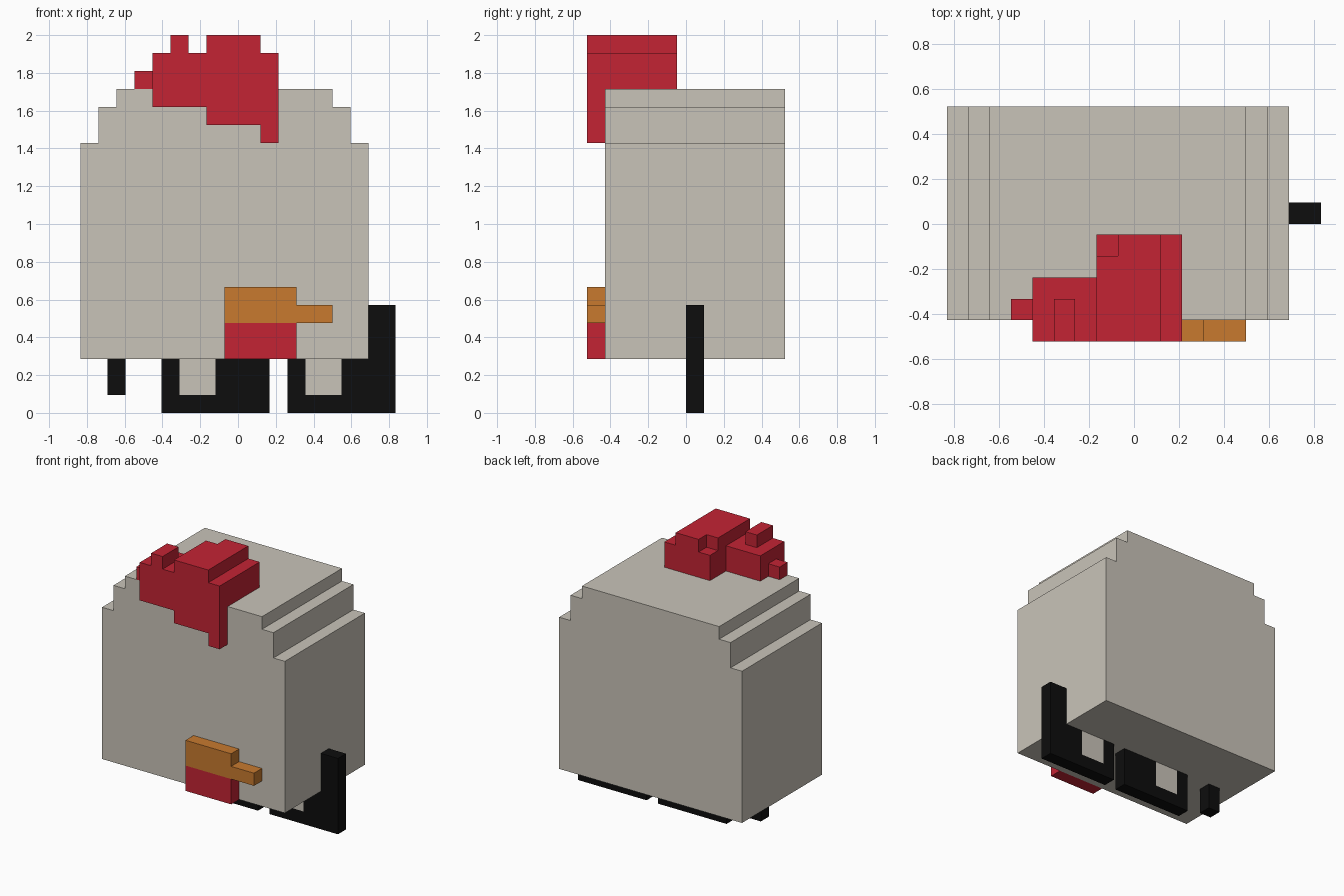
import bpy, bmesh
from mathutils import Vector

if "Cube" in bpy.data.objects:
    bpy.data.objects.remove(bpy.data.objects["Cube"])

U = 2 / 21                                   # size of one block
ORIGIN = Vector((-8.75, -5.5, 0))            # left, front, bottom corner in blocks


def material(name, rgb):
    m = bpy.data.materials.new(name)
    m.diffuse_color = (*rgb, 1)
    m.use_nodes = True
    m.node_tree.nodes["Principled BSDF"].inputs["Base Color"].default_value = m.diffuse_color
    return m


GREY = material("warm_grey", (0.584, 0.552, 0.485))
RED = material("red", (0.552, 0.017, 0.034))
ORANGE = material("orange", (0.578, 0.195, 0.028))
BLACK = material("black", (0.004, 0.004, 0.004))


def blocks(name, mat, boxes, shift=(0, 0, 0)):
    """Outer shell of a union of boxes (x0, x1, y0, y1, z0, z1) in block units."""
    cells = {(x, y, z) for x0, x1, y0, y1, z0, z1 in boxes
             for x in range(x0, x1) for y in range(y0, y1) for z in range(z0, z1)}
    bm = bmesh.new()
    for cell in cells:
        for axis in range(3):
            for side in (0, 1):
                near = list(cell)
                near[axis] += 2 * side - 1
                if tuple(near) in cells:
                    continue
                quad = []
                for a, b in ((0, 0), (1, 0), (1, 1), (0, 1)):
                    p = list(cell)
                    p[axis] += side
                    p[(axis + 1) % 3] += a
                    p[(axis + 2) % 3] += b
                    quad.append(bm.verts.new((Vector(p) + Vector(shift) + ORIGIN) * U))
                bm.faces.new(quad if side else quad[::-1])
    bmesh.ops.remove_doubles(bm, verts=bm.verts, dist=U * 0.01)
    bmesh.ops.dissolve_limit(bm, angle_limit=0.01, verts=bm.verts, edges=bm.edges)
    mesh = bpy.data.meshes.new(name)
    bm.to_mesh(mesh)
    bm.free()
    mesh.materials.append(mat)
    ob = bpy.data.objects.new(name, mesh)
    bpy.context.collection.objects.link(ob)
    return ob


# Body with stepped shoulders
blocks("body", GREY, [(0, 16, 1, 11, 3, 15), (1, 15, 1, 11, 15, 17), (2, 14, 1, 11, 17, 18)])

# Comb: crown on top, ragged fringe down the front, small nubs
blocks("comb", RED, [
    (4, 11, 0, 1, 17, 20), (7, 11, 0, 1, 16, 20), (10, 11, 0, 1, 15, 20),
    (4, 7, 0, 3, 18, 20), (7, 11, 0, 5, 18, 20),
    (7, 10, 0, 4, 20, 21), (8, 10, 4, 5, 20, 21),
    (5, 6, 0, 2, 20, 21), (3, 4, 1, 2, 18, 19)])

# Beak and wattle
blocks("beak", ORANGE, [(8, 12, 0, 1, 5, 7), (12, 14, 0, 1, 5, 6)])
blocks("wattle", RED, [(8, 12, 0, 1, 3, 5)])

# Feet: black frames with grey panels; the right one has a tall heel
frame = [(0, 1, 0, 1, 0, 3), (0, 6, 0, 1, 0, 1), (3, 6, 0, 1, 0, 3)]
for side, x, extra in (("left", 4.5, []), ("right", 11.5, [(4, 6, 0, 1, 0, 6)])):
    blocks(side + "_foot", BLACK, frame + extra, (x, 5.5, 0))
    blocks(side + "_foot_panel", GREY, [(1, 3, 0, 1, 1, 3)], (x, 5.5, 0))

# Small spur under the left edge
blocks("spur", BLACK, [(0, 1, 0, 1, 1, 3)], (1.5, 5.5, 0))
